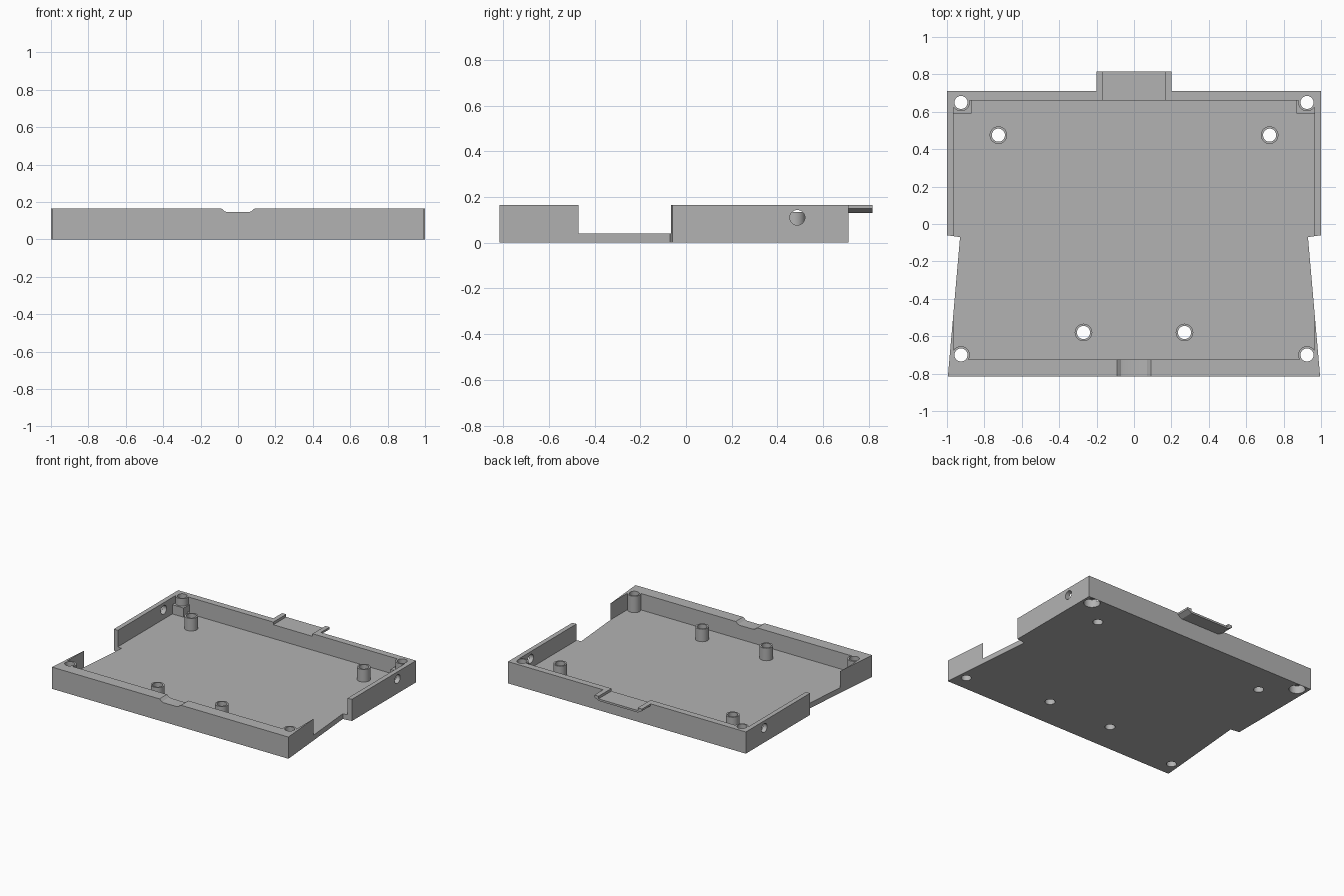
import bpy, bmesh, math
from mathutils import Matrix

cube = bpy.data.objects.get("Cube")
if cube:
    bpy.data.objects.remove(cube)

WALL_TOP, FLOOR_TOP, POST_TOP = 0.165, 0.04, 0.135
HOLE_R, POST_R = 0.035, 0.047

grey = bpy.data.materials.new("plain grey")
grey.use_nodes = True
COLOUR = (0.45, 0.45, 0.45, 1)
grey.diffuse_color = COLOUR
grey.node_tree.nodes["Principled BSDF"].inputs["Base Color"].default_value = COLOUR


def make(name, bm):
    bmesh.ops.recalc_face_normals(bm, faces=bm.faces)
    mesh = bpy.data.meshes.new(name)
    bm.to_mesh(mesh)
    bm.free()
    mesh.materials.append(grey)
    obj = bpy.data.objects.new(name, mesh)
    bpy.context.collection.objects.link(obj)
    return obj


def prism(name, outline, lo, hi, axis="z"):
    """Extrude an outline: xy along z, or xz along y."""
    bm = bmesh.new()
    place = (lambda a, b: (a, b, lo)) if axis == "z" else (lambda a, b: (a, lo, b))
    face = bm.faces.new([bm.verts.new(place(a, b)) for a, b in outline])
    new = bmesh.ops.extrude_face_region(bm, geom=[face])["geom"]
    shift = (0, 0, hi - lo) if axis == "z" else (0, hi - lo, 0)
    bmesh.ops.translate(bm, vec=shift, verts=[v for v in new if isinstance(v, bmesh.types.BMVert)])
    return make(name, bm)


def box(name, x0, x1, y0, y1, z0, z1):
    return prism(name, [(x0, y0), (x1, y0), (x1, y1), (x0, y1)], z0, z1)


def cylinder(name, x, y, z0, z1, r):
    ring = [(x + r * math.cos(i * math.tau / 32), y + r * math.sin(i * math.tau / 32))
            for i in range(32)]
    return prism(name, ring, z0, z1)


def boolean(target, tool, operation="DIFFERENCE"):
    """Apply one boolean and discard its tool."""
    mod = target.modifiers.new("cut", "BOOLEAN")
    mod.operation, mod.object, mod.solver = operation, tool, "EXACT"
    bpy.context.view_layer.update()
    result = bpy.data.meshes.new_from_object(
        target.evaluated_get(bpy.context.evaluated_depsgraph_get()))
    target.modifiers.clear()
    target.data = result
    bpy.data.objects.remove(tool)


def mirrored(half):
    return half + [(-x, z) for x, z in reversed(half)]


# Tray: tapered front, wider straight rear, hollowed from above
tray = prism("tray", mirrored([(0.995, -0.815), (0.93, -0.07), (1, -0.06), (1, 0.71)]),
             0, WALL_TOP)
boolean(tray, box("cavity", -0.965, 0.965, -0.725, 0.66, FLOOR_TOP, 0.3))

# Corner screw bosses and rear corner blocks
for side in (-1, 1):
    boolean(tray, cylinder("front_boss", side * 0.925, -0.70, 0.02, WALL_TOP, POST_R), "UNION")
    x0, x1 = sorted((side * 0.87, side * 0.98))
    boolean(tray, box("rear_block", x0, x1, 0.59, 0.68, 0.02, 0.11), "UNION")
    boolean(tray, cylinder("rear_boss", side * 0.925, 0.65, 0.06, WALL_TOP, POST_R), "UNION")

# Latch tab: shallow channel with bevelled lower sides, behind the rear wall
tab = prism("latch_tab", mirrored([(0.165, 0.13), (0.2, 0.15), (0.2, WALL_TOP),
                                   (0.165, WALL_TOP), (0.165, 0.145)]), 0.70, 0.815, "y")
boolean(tray, box("rear_notch", -0.165, 0.165, 0.64, 0.9, 0.145, 0.3))
boolean(tray, tab, "UNION")

# Finger notch in the front wall
boolean(tray, prism("front_notch", mirrored([(0.055, 0.145), (0.07, 0.149), (0.08, 0.158),
                                             (0.09, WALL_TOP), (0.09, 0.3)]), -0.9, -0.70, "y"))

# Screw holes, with wide recesses under the rear corners
POSTS = [(0.725, 0.475), (0.27, -0.58)]
for side in (-1, 1):
    for x, y in POSTS + [(0.925, -0.70), (0.925, 0.65)]:
        boolean(tray, cylinder("hole", side * x, y, -0.1, 0.3, HOLE_R))
    boolean(tray, cylinder("recess", side * 0.925, 0.65, -0.1, 0.06, 0.057))

# Round openings through both side walls
bm = bmesh.new()
bmesh.ops.create_cone(bm, cap_ends=True, segments=32, radius1=0.033, radius2=0.033, depth=0.2,
                      matrix=Matrix.Rotation(math.pi / 2, 4, "Y"))
for side in (-1, 1):
    copy = bm.copy()
    bmesh.ops.translate(copy, vec=(side, 0.487, 0.11), verts=copy.verts)
    boolean(tray, make("side_opening", copy))
bm.free()

# Hollow mounting posts on the floor
parts = [tray]
for side, label in ((-1, "right"), (1, "left")):
    for (x, y), where in zip(POSTS, ("rear", "front")):
        post = cylinder(f"{where}_{label}_post", side * x, y, FLOOR_TOP, POST_TOP, POST_R)
        boolean(post, cylinder("bore", side * x, y, -0.1, 0.3, HOLE_R))
        parts.append(post)

# Smooth the round walls, keep corners sharp
bpy.ops.object.select_all(action="DESELECT")
for part in parts:
    part.select_set(True)
bpy.context.view_layer.objects.active = tray
bpy.ops.object.shade_smooth_by_angle(angle=math.radians(25))
